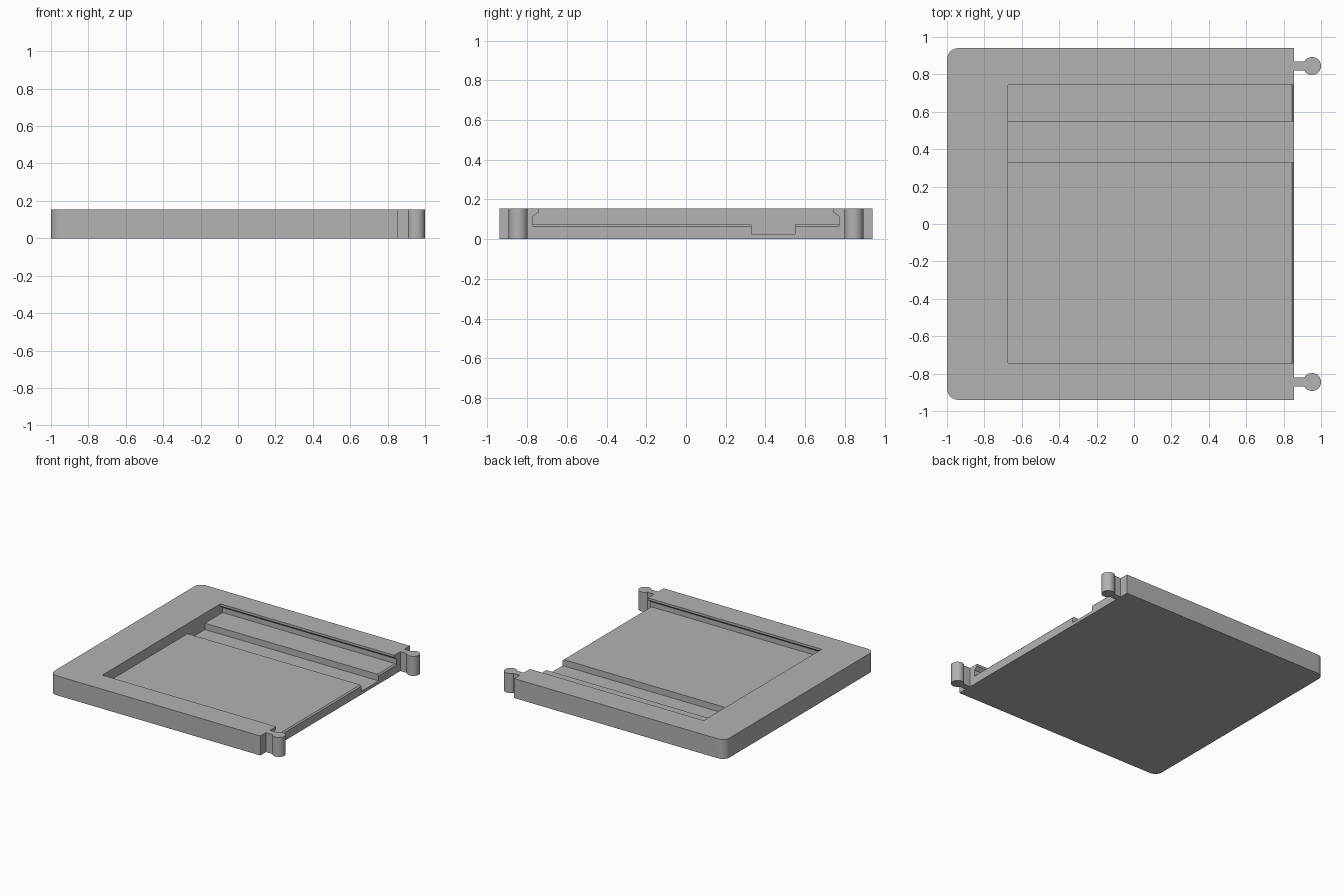
import bpy, bmesh, math
from mathutils import Vector

cube = bpy.data.objects.get("Cube")
if cube:
    bpy.data.objects.remove(cube)

HEIGHT = 0.155
SIDE_X = 0.855      # open edge of the tray
HALF_Y = 0.94
POCKET_X = -0.675   # closed end of the pocket
FLOOR = 0.075

grey = bpy.data.materials.new("plain grey")
grey.use_nodes = True
colour = (0.45, 0.45, 0.45, 1)
grey.diffuse_color = colour
grey.node_tree.nodes["Principled BSDF"].inputs["Base Color"].default_value = colour


def prism(name, points, sweep):
    """Close a flat outline and sweep it along a vector."""
    bm = bmesh.new()
    face = bm.faces.new([bm.verts.new(p) for p in points])
    new = bmesh.ops.extrude_face_region(bm, geom=[face])["geom"]
    verts = [g for g in new if isinstance(g, bmesh.types.BMVert)]
    bmesh.ops.translate(bm, verts=verts, vec=Vector(sweep))
    bmesh.ops.recalc_face_normals(bm, faces=bm.faces)
    mesh = bpy.data.meshes.new(name)
    bm.to_mesh(mesh)
    bm.free()
    mesh.materials.append(grey)
    obj = bpy.data.objects.new(name, mesh)
    bpy.context.collection.objects.link(obj)
    return obj


def arc(cx, cy, radius, start, end, steps):
    angles = [start + (end - start) * i / steps for i in range(steps + 1)]
    return [(cx + radius * math.cos(a), cy + radius * math.sin(a)) for a in angles]


# Tray outline: connector peg, square corner, rounded corner, then mirrored
peg_y, peg_r, neck = 0.845, 0.048, 0.025
join = math.pi - math.asin(neck / peg_r)
half = [(SIDE_X, peg_y - neck)]
half += arc(1 - peg_r, peg_y, peg_r, -join, join, 32)
half += [(SIDE_X, peg_y + neck), (SIDE_X, HALF_Y)]
half += arc(-0.94, HALF_Y - 0.06, 0.06, math.pi / 2, math.pi, 10)
outline = half + [(x, -y) for x, y in reversed(half)]
tray = prism("tray", [(x, y, 0) for x, y in outline], (0, 0, HEIGHT))

# Pocket section: undercut rails at both sides and a deep channel
rail = [(0.77, FLOOR), (0.77, 0.115), (0.742, 0.137), (0.742, 0.2)]
section = [(-y, z) for y, z in reversed(rail)]
section += [(0.33, FLOOR), (0.33, 0.025), (0.548, 0.025), (0.548, FLOOR)]
section += rail
pocket = prism("pocket_cutter", [(POCKET_X, y, z) for y, z in section], (1.6, 0, 0))

# Small bevel on the open edge of the floor
wedge = [(SIDE_X - 0.01, FLOOR), (SIDE_X + 0.01, FLOOR - 0.02),
         (SIDE_X + 0.01, FLOOR + 0.01), (SIDE_X - 0.01, FLOOR + 0.01)]
bevel = prism("edge_bevel_cutter", [(x, -0.77, z) for x, z in wedge], (0, 1.54, 0))

for cutter in (pocket, bevel):
    cutter.hide_render = True
    cutter.hide_viewport = True
    cut = tray.modifiers.new(cutter.name, "BOOLEAN")
    cut.operation = "DIFFERENCE"
    cut.solver = "EXACT"
    cut.object = cutter

# Smooth pegs and corners, sharp elsewhere
bpy.context.view_layer.objects.active = tray
tray.select_set(True)
for mod in list(tray.modifiers):
    bpy.ops.object.modifier_apply(modifier=mod.name)
for cutter in (pocket, bevel):
    bpy.data.objects.remove(cutter)
bpy.ops.object.shade_smooth_by_angle(angle=math.radians(30))
